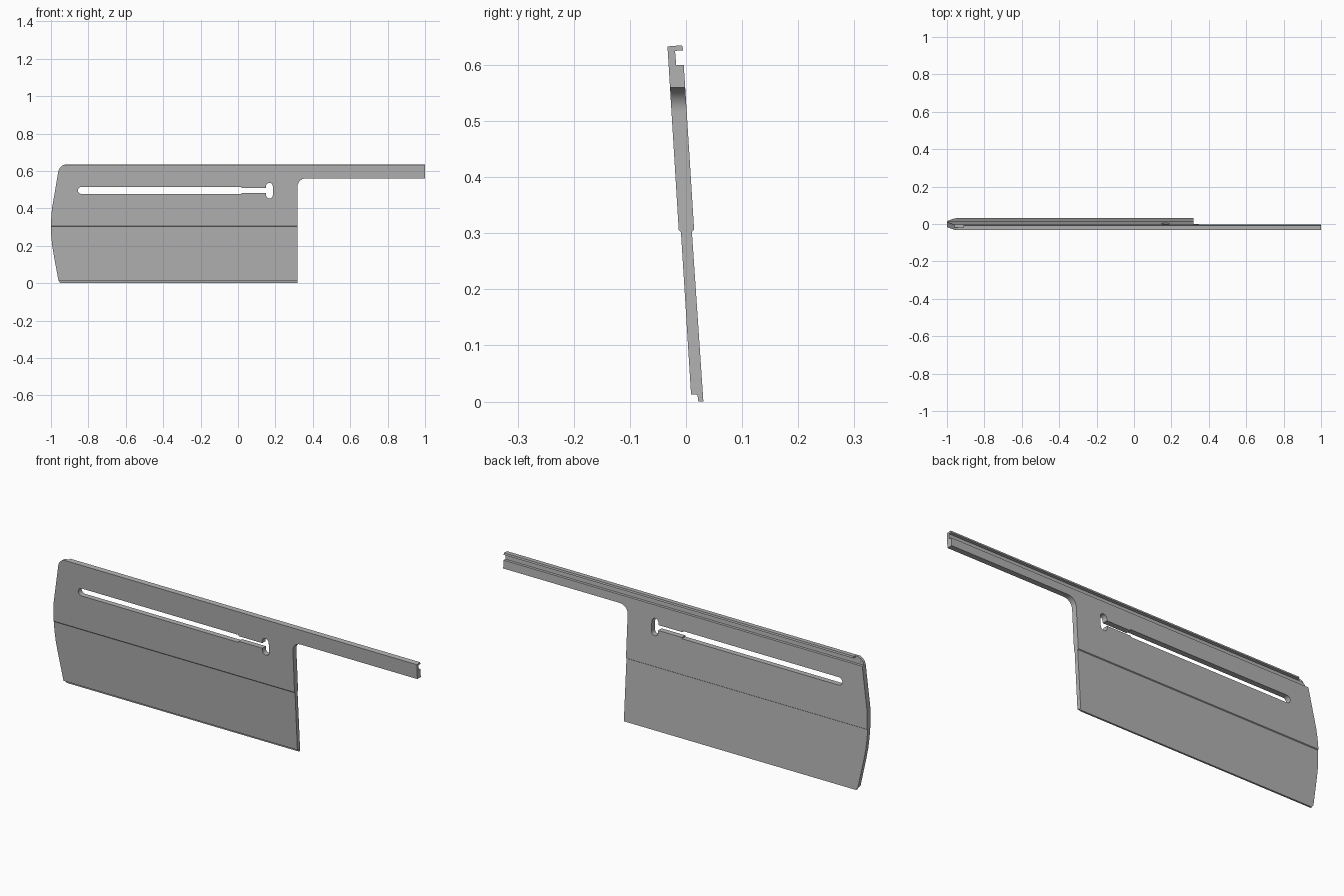
import bpy, bmesh, math

if "Cube" in bpy.data.objects:
    bpy.data.objects.remove(bpy.data.objects["Cube"], do_unlink=True)

grey = bpy.data.materials.new("satin grey")
grey.use_nodes = True
colour = (0.45, 0.45, 0.45, 1)
grey.diffuse_color = colour
grey.node_tree.nodes["Principled BSDF"].inputs["Base Color"].default_value = colour


def prism(name, points, axis, low, high):
    """Extrude a closed outline: (y, z) along x, or (x, z) along y."""
    place = (lambda p: (low, p[0], p[1])) if axis == 0 else (lambda p: (p[0], low, p[1]))
    bm = bmesh.new()
    face = bm.faces.new([bm.verts.new(place(p)) for p in points])
    out = bmesh.ops.extrude_face_region(bm, geom=[face])
    step = (high - low, 0, 0) if axis == 0 else (0, high - low, 0)
    bmesh.ops.translate(bm, vec=step, verts=[g for g in out["geom"] if isinstance(g, bmesh.types.BMVert)])
    bmesh.ops.recalc_face_normals(bm, faces=bm.faces)
    mesh = bpy.data.meshes.new(name)
    bm.to_mesh(mesh)
    bm.free()
    mesh.materials.append(grey)
    ob = bpy.data.objects.new(name, mesh)
    bpy.context.collection.objects.link(ob)
    return ob


def arc(cx, cz, rx, rz, start, end, n=8):
    angles = [math.radians(start + (end - start) * i / n) for i in range(n + 1)]
    return [(cx + rx * math.cos(a), cz + rz * math.sin(a)) for a in angles]


def combine(target, cutter, operation):
    mod = target.modifiers.new(operation, "BOOLEAN")
    mod.operation, mod.object, mod.solver = operation, cutter, "EXACT"
    with bpy.context.temp_override(object=target, active_object=target):
        bpy.ops.object.modifier_apply(modifier=mod.name)
    bpy.data.objects.remove(cutter, do_unlink=True)


# Leaning cross-section with hooked top rail, stepped middle and bottom lip
section = [(-0.033, 0.633), (-0.007, 0.635), (-0.005, 0.626), (-0.0195, 0.625),
           (-0.0175, 0.6), (-0.004, 0.6), (0.0145, 0.306), (0.0105, 0.303),
           (0.031, 0), (0.022, 0), (0.0205, 0.012), (0.009, 0.013),
           (-0.009, 0.302), (-0.013, 0.306)]
panel = prism("slotted_panel", section, 0, -1.1, 1.1)

# Side outline: bowed end, rounded corners, and long arm with filleted root
outline = [(0.318, -0.02), (-0.952, -0.02), (-0.952, 0.003), (-0.96, 0.014)]
outline += [(-0.986, 0.155), (-0.994, 0.205), (-0.999, 0.26), (-1, 0.31),
            (-0.998, 0.36), (-0.993, 0.41), (-0.985, 0.455)]
outline += arc(-0.917, 0.587, 0.045, 0.048, 175, 90)
outline += [(-0.9, 0.7), (1, 0.7), (1, 0.56)]
outline += arc(0.362, 0.516, 0.044, 0.044, 90, 180)
combine(panel, prism("outline_cutter", outline, 1, -0.2, 0.2), "INTERSECT")

# Long keyed slot with a tall rounded opening at its end
slot = arc(-0.837, 0.496, 0.019, 0.019, 270, 90)
slot += [(0.02, 0.515), (0.02, 0.509), (0.15, 0.509)]
slot += arc(0.168, 0.519, 0.018, 0.018, 180, 0)
slot += arc(0.168, 0.471, 0.018, 0.018, 0, -180)
slot += [(0.15, 0.483), (0.02, 0.483), (0.02, 0.477)]
combine(panel, prism("slot_cutter", slot, 1, -0.2, 0.2), "DIFFERENCE")

# The rail hook stops short of the bowed end
stop = [(-1.1, 0.612), (-0.912, 0.612), (-0.912, 0.7), (-1.1, 0.7)]
combine(panel, prism("hook_cutter", stop, 1, -0.0185, 0.1), "DIFFERENCE")

bpy.ops.object.select_all(action="DESELECT")
panel.select_set(True)
bpy.context.view_layer.objects.active = panel
bpy.ops.object.shade_smooth_by_angle(angle=math.radians(25))
